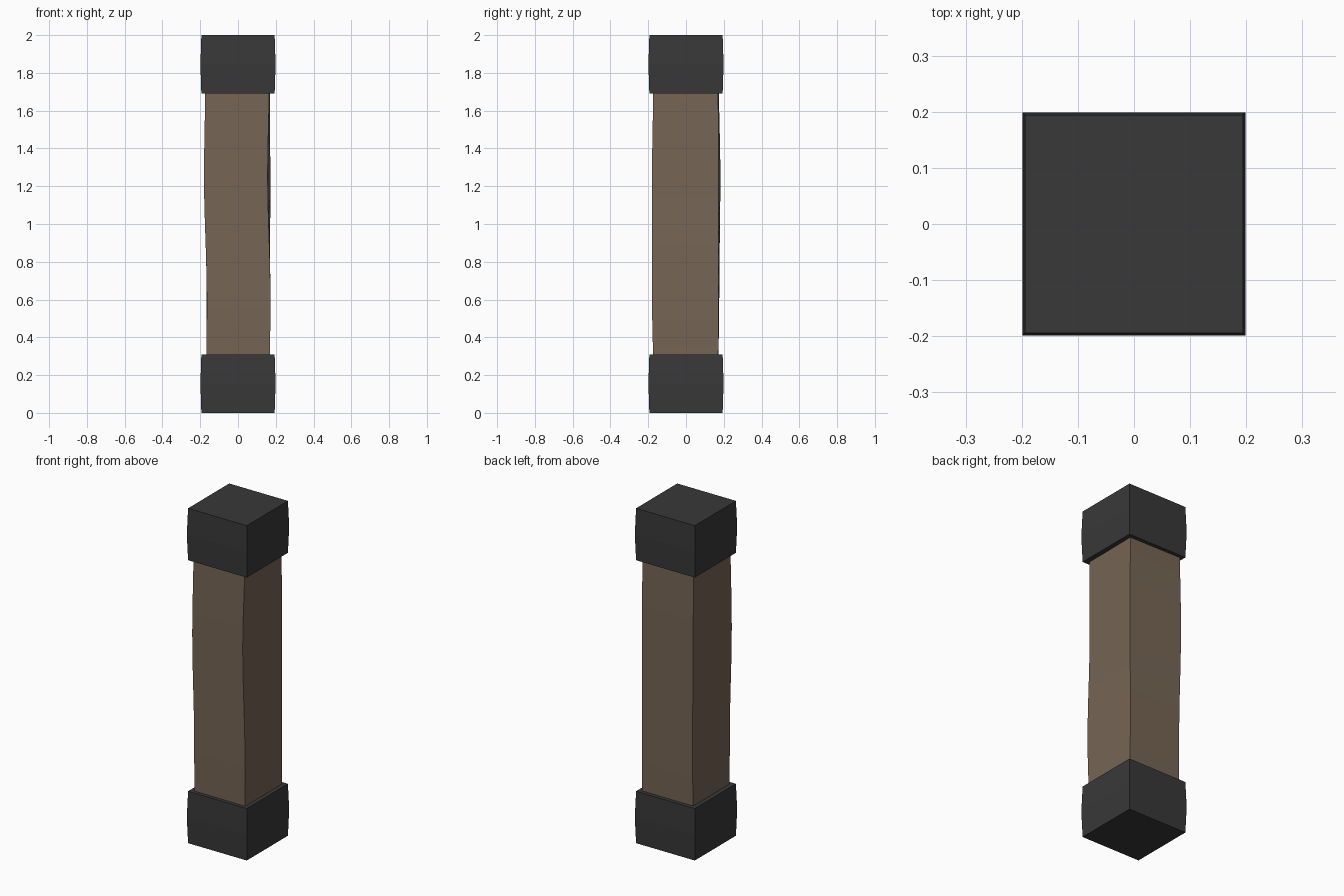
import bpy, bmesh

if "Cube" in bpy.data.objects:
    bpy.data.objects.remove(bpy.data.objects["Cube"])

def material(name, rgb):
    m = bpy.data.materials.new(name)
    m.diffuse_color = (*rgb, 1)
    m.use_nodes = True
    m.node_tree.nodes["Principled BSDF"].inputs["Base Color"].default_value = m.diffuse_color
    return m

def loft(name, rings, mat):
    """Closed four-sided column through a stack of corner rings."""
    bm = bmesh.new()
    loops = [[bm.verts.new(p) for p in ring] for ring in rings]
    for a, b in zip(loops, loops[1:]):
        for i in range(4):
            j = (i + 1) % 4
            bm.faces.new((a[i], a[j], b[j], b[i]))
    bm.faces.new(loops[0][::-1])
    bm.faces.new(loops[-1])
    bmesh.ops.recalc_face_normals(bm, faces=bm.faces)
    me = bpy.data.meshes.new(name)
    bm.to_mesh(me)
    bm.free()
    me.materials.append(mat)
    ob = bpy.data.objects.new(name, me)
    bpy.context.collection.objects.link(ob)
    return ob

def square(r, z):
    return [(-r, -r, z), (r, -r, z), (r, r, z), (-r, r, z)]

wood = material("wood", (0.18, 0.13, 0.09))
iron = material("iron", (0.04, 0.04, 0.04))

# End caps, bulging very slightly at mid-height
for name, z0, z1 in (("bottom_cap", 0, 0.31), ("top_cap", 1.69, 2)):
    loft(name, [square(0.194, z0), square(0.199, (z0 + z1) / 2), square(0.194, z1)], iron)

# Hand-hewn beam: corner offsets at a few heights, blended smoothly
levels = [0.15, 0.6, 1.25, 1.85]
corners = [
    [(-0.168, -0.17), (-0.165, -0.178), (-0.18, -0.175), (-0.172, -0.172)],
    [(0.168, -0.172), (0.172, -0.18), (0.157, -0.18), (0.167, -0.172)],
    [(0.17, 0.17), (0.17, 0.172), (0.171, 0.172), (0.168, 0.17)],
    [(-0.168, 0.17), (-0.166, 0.176), (-0.174, 0.182), (-0.172, 0.172)],
]
rings = []
steps = 6
for k in range(3):
    for s in range(steps + (k == 2)):
        t = s / steps
        w = t * t * (3 - 2 * t)
        z = levels[k] + (levels[k + 1] - levels[k]) * t
        rings.append([(c[k][0] + (c[k + 1][0] - c[k][0]) * w,
                       c[k][1] + (c[k + 1][1] - c[k][1]) * w, z) for c in corners])
beam = loft("wooden_beam", rings, wood)
bpy.context.view_layer.objects.active = beam
beam.select_set(True)
bpy.ops.object.shade_smooth_by_angle()
